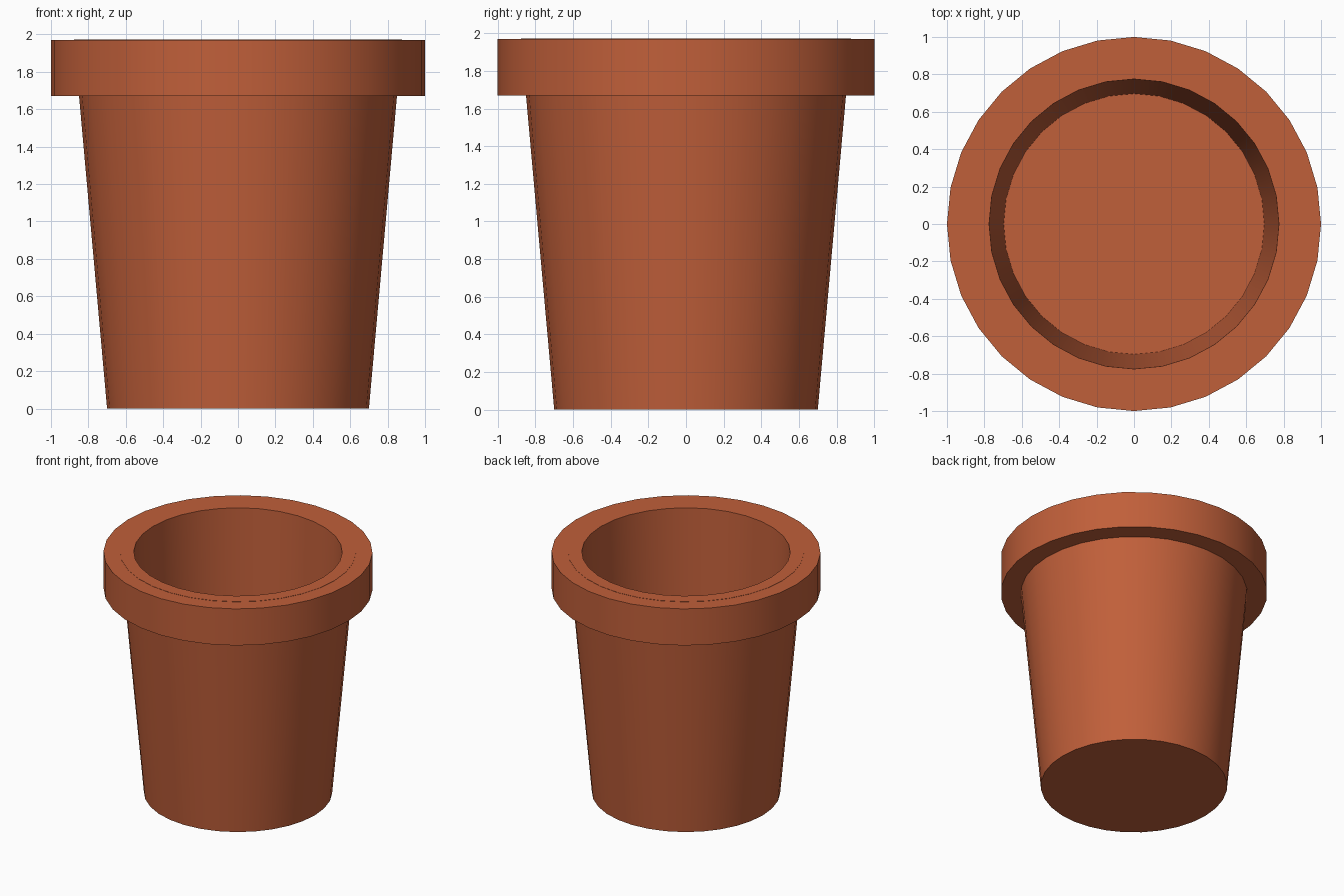
import bpy, bmesh, math

if "Cube" in bpy.data.objects:
    bpy.data.objects.remove(bpy.data.objects["Cube"])

SIDES = 32

terracotta = bpy.data.materials.new("terracotta")
terracotta.diffuse_color = (0.53, 0.115, 0.042, 1.0)
terracotta.use_nodes = True
terracotta.node_tree.nodes["Principled BSDF"].inputs["Base Color"].default_value = terracotta.diffuse_color


def lathe(name, profile, closed=False):
    """Revolve (radius, z) points around z; open profiles are capped at both ends."""
    bm = bmesh.new()
    rings = []
    for r, z in profile:
        rings.append([bm.verts.new((r * math.cos(2 * math.pi * i / SIDES),
                                    r * math.sin(2 * math.pi * i / SIDES), z))
                      for i in range(SIDES)])
    pairs = list(zip(rings, rings[1:]))
    if closed:
        pairs.append((rings[-1], rings[0]))
    else:
        bm.faces.new(rings[0])
        bm.faces.new(rings[-1])
    for a, b in pairs:
        for i in range(SIDES):
            j = (i + 1) % SIDES
            bm.faces.new((a[i], a[j], b[j], b[i]))
    bmesh.ops.recalc_face_normals(bm, faces=bm.faces)
    mesh = bpy.data.meshes.new(name)
    bm.to_mesh(mesh)
    bm.free()
    mesh.materials.append(terracotta)
    obj = bpy.data.objects.new(name, mesh)
    bpy.context.collection.objects.link(obj)
    bpy.ops.object.select_all(action='DESELECT')
    obj.select_set(True)
    bpy.context.view_layer.objects.active = obj
    bpy.ops.object.shade_smooth_by_angle(angle=math.radians(30))
    return obj


# Tapered pot: outer wall, top lip, inner wall and thin floor
lathe("pot_body", [(0.70, 0), (0.877, 1.972), (0.775, 1.972), (0.697, 0.01)])

# Thick collar around the top
lathe("pot_rim", [(0.845, 1.67), (1.0, 1.67), (1.0, 1.97), (0.87, 1.97)], closed=True)
